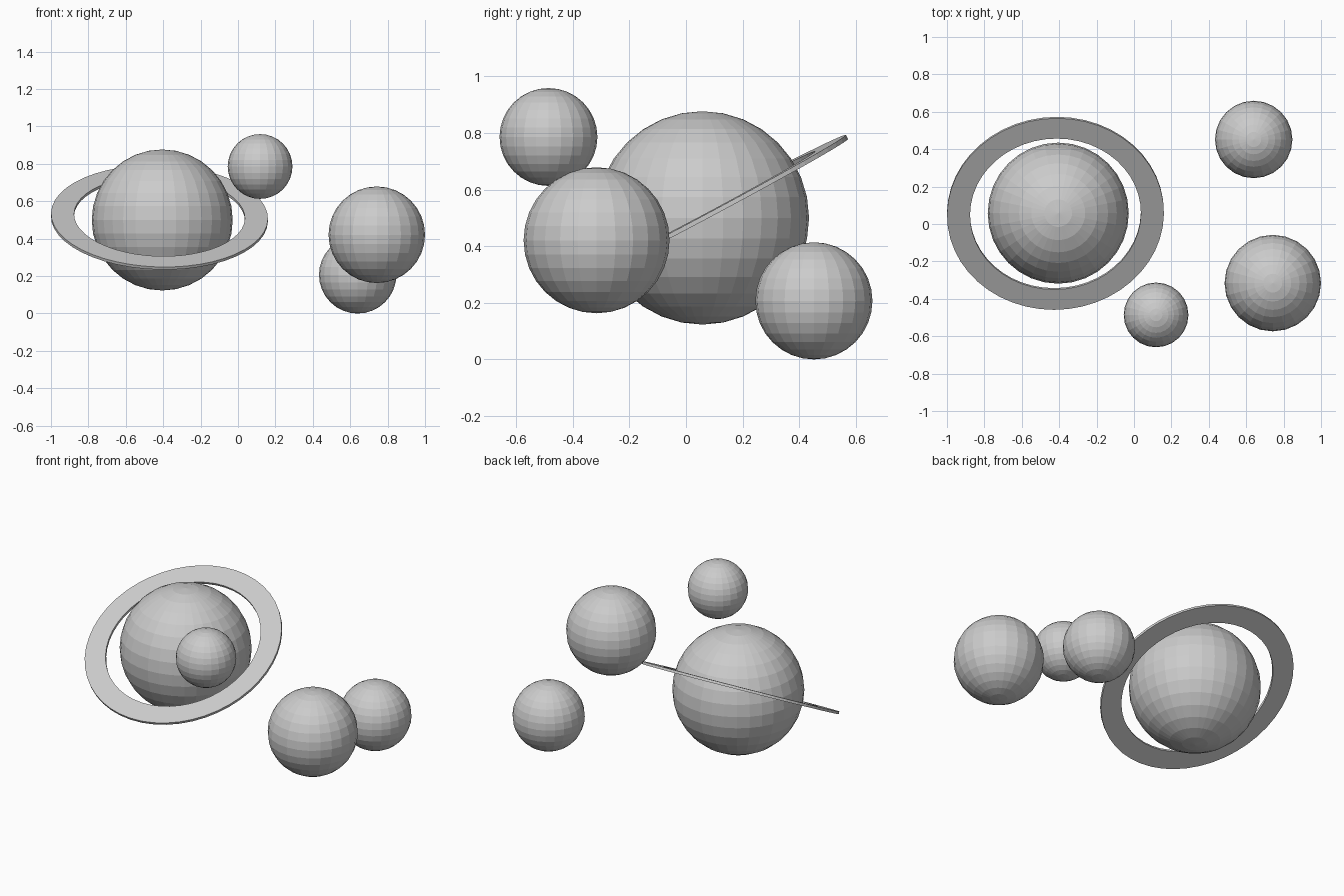
import bpy, bmesh
from math import radians, cos, sin, pi

if "Cube" in bpy.data.objects:
    bpy.data.objects.remove(bpy.data.objects["Cube"])


def ball(name, center, radius, segments, rings):
    bpy.ops.mesh.primitive_uv_sphere_add(segments=segments, ring_count=rings,
                                         radius=radius, location=center)
    bpy.context.object.name = name


def flat_ring(name, center, inner, outer, thickness, rotation, n):
    # rectangular cross-section swept around z
    bm = bmesh.new()
    h = thickness / 2
    section = [(inner, -h), (outer, -h), (outer, h), (inner, h)]
    loops = [[bm.verts.new((r * cos(2 * pi * i / n), r * sin(2 * pi * i / n), z))
              for r, z in section] for i in range(n)]
    for i in range(n):
        a, b = loops[i], loops[(i + 1) % n]
        for k in range(4):
            m = (k + 1) % 4
            bm.faces.new((a[k], a[m], b[m], b[k]))
    bmesh.ops.recalc_face_normals(bm, faces=bm.faces)
    mesh = bpy.data.meshes.new(name)
    bm.to_mesh(mesh)
    bm.free()
    obj = bpy.data.objects.new(name, mesh)
    obj.location = center
    obj.rotation_euler = rotation
    bpy.context.collection.objects.link(obj)


# large planet with its tilted ring
ball("planet", (-0.405, 0.058, 0.5), 0.377, 32, 16)
flat_ring("planet_ring", (-0.42, 0.057, 0.514), 0.457, 0.58, 0.016,
          (radians(28), radians(1.7), 0), 48)

# three smaller bodies
moons = [
    ("small_moon", (0.118, -0.486, 0.786), 0.173),
    ("large_moon", (0.742, -0.316, 0.421), 0.258),
    ("medium_moon", (0.64, 0.452, 0.207), 0.207),
]
for name, center, radius in moons:
    ball(name, center, radius, 24, 16)
